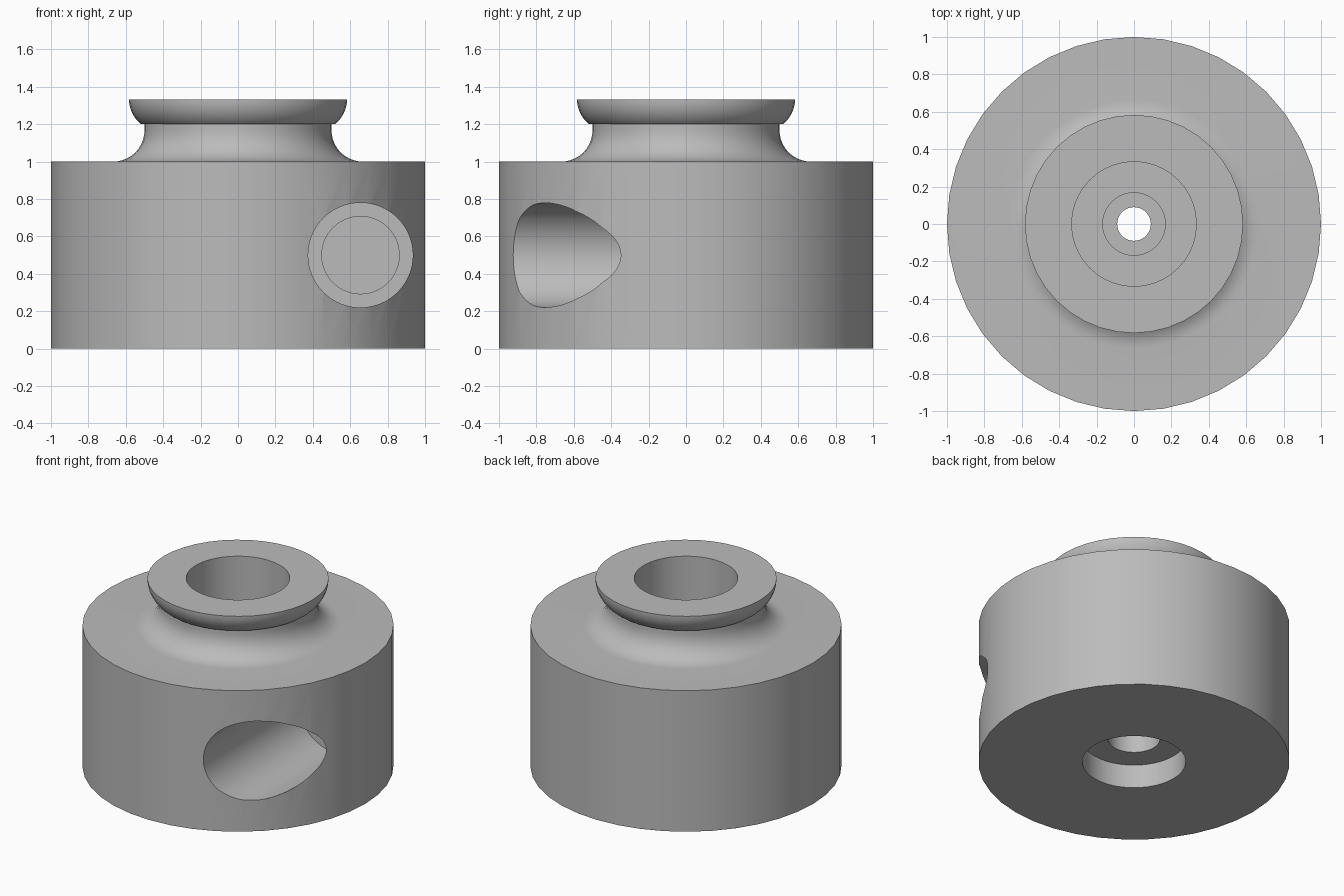
import bpy, bmesh, math
from mathutils import Matrix

default = bpy.data.objects.get("Cube")
if default:
    bpy.data.objects.remove(default, do_unlink=True)

grey = bpy.data.materials.new("plain grey")
grey.use_nodes = True
COLOUR = (0.5, 0.5, 0.5, 1)
grey.diffuse_color = COLOUR
grey.node_tree.nodes["Principled BSDF"].inputs["Base Color"].default_value = COLOUR


def lathe(name, profile, steps, matrix=Matrix(), closed=False):
    """Spin a (radius, height) profile around z."""
    bm = bmesh.new()
    verts = [bm.verts.new((r, 0, z)) for r, z in profile]
    pairs = list(zip(verts, verts[1:]))
    if closed:
        pairs.append((verts[-1], verts[0]))
    edges = [bm.edges.new(p) for p in pairs]
    bmesh.ops.spin(bm, geom=verts + edges, cent=(0, 0, 0), axis=(0, 0, 1),
                   angle=math.tau, steps=steps, use_merge=True)
    bmesh.ops.remove_doubles(bm, verts=bm.verts, dist=1e-5)
    bmesh.ops.recalc_face_normals(bm, faces=bm.faces)
    bm.transform(matrix)
    mesh = bpy.data.meshes.new(name)
    bm.to_mesh(mesh)
    bm.free()
    mesh.materials.append(grey)
    obj = bpy.data.objects.new(name, mesh)
    bpy.context.collection.objects.link(obj)
    return obj


def arc(cr, cz, radius, start, end, count=10):
    angles = [math.radians(start + (end - start) * i / count) for i in range(count + 1)]
    return [(cr + radius * math.cos(a), cz + radius * math.sin(a)) for a in angles]


# Drum, filleted neck and rounded rim
outside = [(1, 0), (1, 1)]
outside += arc(0.667, 1.167, 0.167, 270, 180)
outside += [(0.5, 1.2)]
outside += arc(0.415, 1.333, 0.168, -52, 0)

# Stepped bore, from the top down
bore = [(0.333, 1.333), (0.333, 0.667), (0.167, 0.667), (0.167, 0.5),
        (0.09, 0.5), (0.09, 0.333), (0.167, 0.333), (0.167, 0.167),
        (0.333, 0.167), (0.333, 0)]
body = lathe("drum_body", outside + bore, 40, closed=True)

# Stepped blind hole in the front
hole = [(0, -1.2), (0.28, -1.2), (0.28, 0.14), (0.207, 0.14), (0.207, 0.3), (0, 0.3)]
place = Matrix.Translation((0.655, 0, 0.5)) @ Matrix.Rotation(-math.pi / 2, 4, "X")
cutter = lathe("side_hole_cutter", hole, 64, place)
cutter.hide_render = True

cut = body.modifiers.new("side hole", "BOOLEAN")
cut.operation = "DIFFERENCE"
cut.solver = "EXACT"
cut.object = cutter
bpy.ops.object.select_all(action="DESELECT")
bpy.context.view_layer.objects.active = body
body.select_set(True)
bpy.ops.object.modifier_apply(modifier=cut.name)
bpy.data.objects.remove(cutter, do_unlink=True)
bpy.ops.object.shade_smooth_by_angle(angle=math.radians(30))
